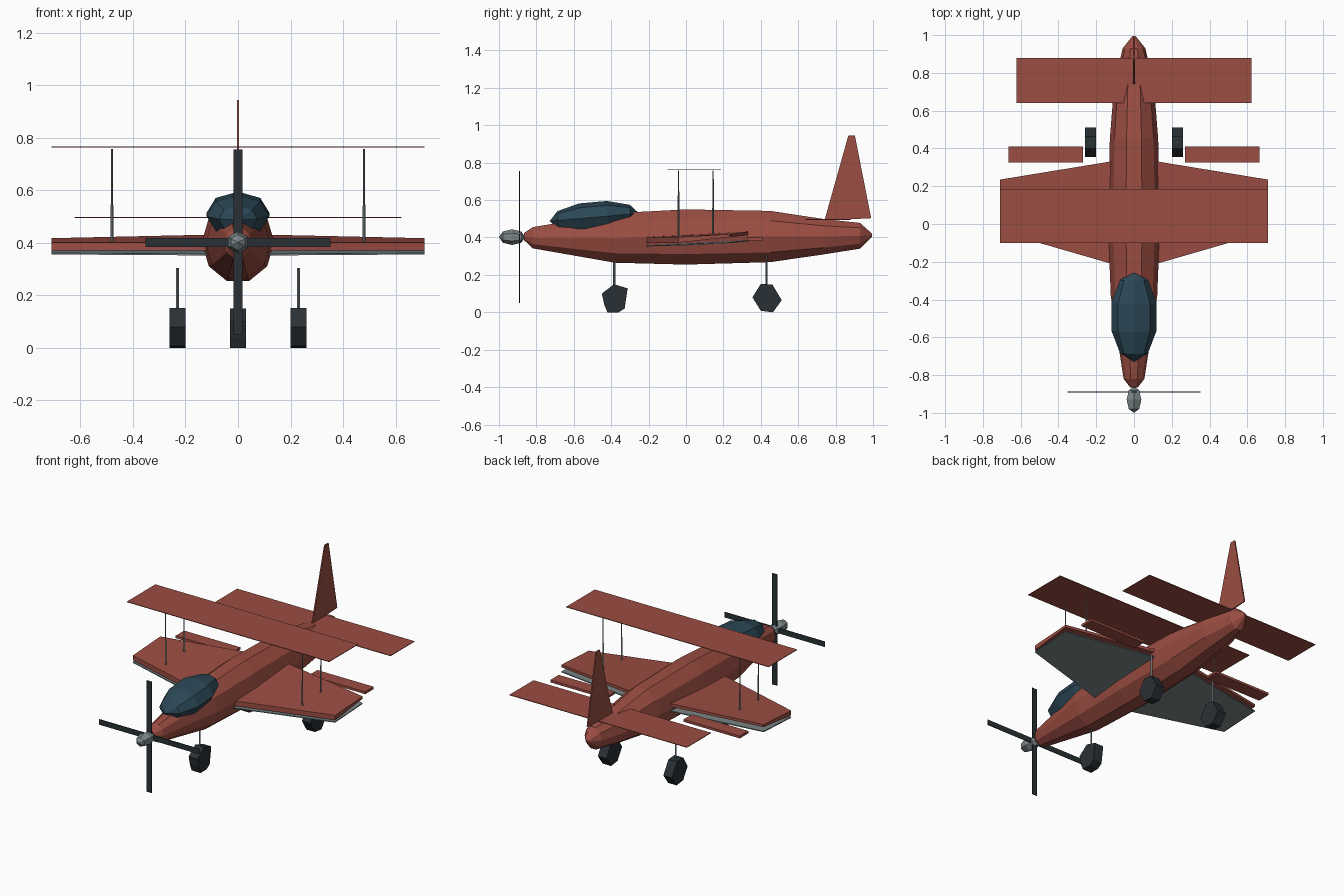
import bpy, bmesh
from math import sin, cos, pi, radians
from mathutils import Matrix, Vector

if "Cube" in bpy.data.objects:
    bpy.data.objects.remove(bpy.data.objects["Cube"])


def material(name, rgb):
    m = bpy.data.materials.new(name)
    m.diffuse_color = (*rgb, 1)
    m.use_nodes = True
    m.node_tree.nodes["Principled BSDF"].inputs["Base Color"].default_value = m.diffuse_color
    return m


RED = material("red_paint", (0.33, 0.075, 0.055))
GLASS = material("blue_glass", (0.025, 0.065, 0.095))
DARK = material("dark_rubber", (0.022, 0.03, 0.034))
STEEL = material("steel", (0.2, 0.24, 0.25))


def finish(name, bm, mat, mirror=False):
    bmesh.ops.recalc_face_normals(bm, faces=bm.faces)
    me = bpy.data.meshes.new(name)
    bm.to_mesh(me)
    bm.free()
    me.materials.append(mat)
    ob = bpy.data.objects.new(name, me)
    bpy.context.collection.objects.link(ob)
    if mirror:
        ob.modifiers.new("mirror", 'MIRROR').use_axis[0] = True
        ob.modifiers["mirror"].use_clip = False
        ob.modifiers["mirror"].use_mirror_merge = False
    return ob


def prism(name, bottom, top, mat, mirror=False):
    """Solid between two matching outlines."""
    bm = bmesh.new()
    a = [bm.verts.new(p) for p in bottom]
    b = [bm.verts.new(p) for p in top]
    bm.faces.new(a)
    bm.faces.new(b)
    for i in range(len(a)):
        j = (i + 1) % len(a)
        bm.faces.new((a[i], a[j], b[j], b[i]))
    return finish(name, bm, mat, mirror)


def box(name, x, y, z, mat, mirror=False):
    ring = [(x[0], y[0]), (x[1], y[0]), (x[1], y[1]), (x[0], y[1])]
    return prism(name, [(*p, z[0]) for p in ring], [(*p, z[1]) for p in ring], mat, mirror)


def post(name, x, y, z0, z1, r0, r1, mat, mirror=False):
    """Thin four-sided rod, optionally tapered."""
    ring = [(1, 0), (0, 1), (-1, 0), (0, -1)]
    return prism(name, [(x + r0 * a, y + r0 * b, z0) for a, b in ring],
                 [(x + r1 * a, y + r1 * b, z1) for a, b in ring], mat, mirror)


def ellipsoid(name, centre, radii, segs, rings, mat, tilt=0):
    bm = bmesh.new()
    bmesh.ops.create_uvsphere(bm, u_segments=segs, v_segments=rings, radius=1)
    bm.transform(Matrix.Translation(centre) @ Matrix.Rotation(tilt, 4, 'X')
                 @ Matrix.Diagonal((*radii, 1)) @ Matrix.Rotation(pi / 2, 4, 'X'))
    return finish(name, bm, mat)


# fuselage: ten-sided sections (y, half width, bottom z, top z)
sections = [(-0.865, 0.02, 0.385, 0.425), (-0.82, 0.055, 0.342, 0.455), (-0.38, 0.123, 0.265, 0.53),
            (0.0, 0.138, 0.255, 0.55), (0.45, 0.128, 0.268, 0.542), (0.74, 0.105, 0.31, 0.498),
            (0.93, 0.06, 0.34, 0.478), (0.995, 0.008, 0.405, 0.42)]
bm = bmesh.new()
loops = []
for y, w, lo, hi in sections:
    ring = []
    for i in range(10):
        t = 2 * pi * (i + 0.5) / 10 + pi / 2
        ring.append(bm.verts.new((w * cos(t), y, (lo + hi) / 2 + (hi - lo) / 2 * sin(t) / cos(pi / 10))))
    loops.append(ring)
bm.faces.new(loops[0])
bm.faces.new(loops[-1])
for a, b in zip(loops, loops[1:]):
    for i in range(10):
        j = (i + 1) % 10
        bm.faces.new((a[i], a[j], b[j], b[i]))
finish("fuselage", bm, RED)

# canopy, spinner and crossed propeller blades
ellipsoid("canopy", (0, -0.49, 0.508), (0.126, 0.24, 0.085), 8, 5, GLASS, radians(5))
ellipsoid("spinner", (0, -0.93, 0.402), (0.045, 0.07, 0.042), 6, 4, STEEL)
box("vertical_blades", (-0.017, 0.017), (-0.892, -0.888), (0.05, 0.755), DARK)
box("horizontal_blades", (-0.352, 0.352), (-0.892, -0.888), (0.385, 0.419), DARK)

# lower wing with grey underside plate and trailing flap
plan = [(0.08, -0.222), (0.71, -0.04), (0.71, 0.235), (0.08, 0.338)]


def lift(heights):
    return [(*p, z) for p, z in zip(plan, heights)]


prism("lower_wing", lift((0.37, 0.372, 0.402, 0.412)), lift((0.402, 0.402, 0.418, 0.432)), RED, True)
prism("wing_underside", lift((0.352, 0.356, 0.37, 0.38)), lift((0.358, 0.362, 0.376, 0.386)), STEEL, True)
box("flap", (0.27, 0.665), (0.325, 0.41), (0.385, 0.4), RED, True)

# upper wing, tailplane and fin
box("upper_wing", (-0.71, 0.71), (-0.1, 0.186), (0.763, 0.767), RED)
box("tailplane", (-0.622, 0.622), (0.64, 0.88), (0.494, 0.498), RED)
fin = [(0.74, 0.49), (0.99, 0.503), (0.903, 0.945), (0.868, 0.945)]
prism("tail_fin", [(-0.004, *p) for p in fin], [(0.004, *p) for p in fin], RED)

# wing struts
for label, y in (("front", -0.04), ("rear", 0.145)):
    post(label + "_wing_strut", 0.48, y, 0.395, 0.757, 0.006, 0.003, STEEL, True)

# landing gear: faceted wheels and thin legs
front = [(-0.45, 0.1), (-0.385, 0.15), (-0.312, 0.128), (-0.328, 0.02), (-0.36, 0), (-0.42, 0), (-0.437, 0.04)]
rear = [(0.355, 0.08), (0.4, 0.152), (0.462, 0.148), (0.512, 0.065), (0.465, 0), (0.4, 0.008)]
prism("nose_wheel", [(-0.031, *p) for p in front], [(0.031, *p) for p in front], DARK)
prism("main_wheel", [(0.2, *p) for p in rear], [(0.26, *p) for p in rear], DARK, True)
post("nose_leg", 0, -0.384, 0.1, 0.28, 0.006, 0.006, STEEL)
post("main_leg", 0.23, 0.431, 0.1, 0.305, 0.006, 0.006, STEEL, True)
